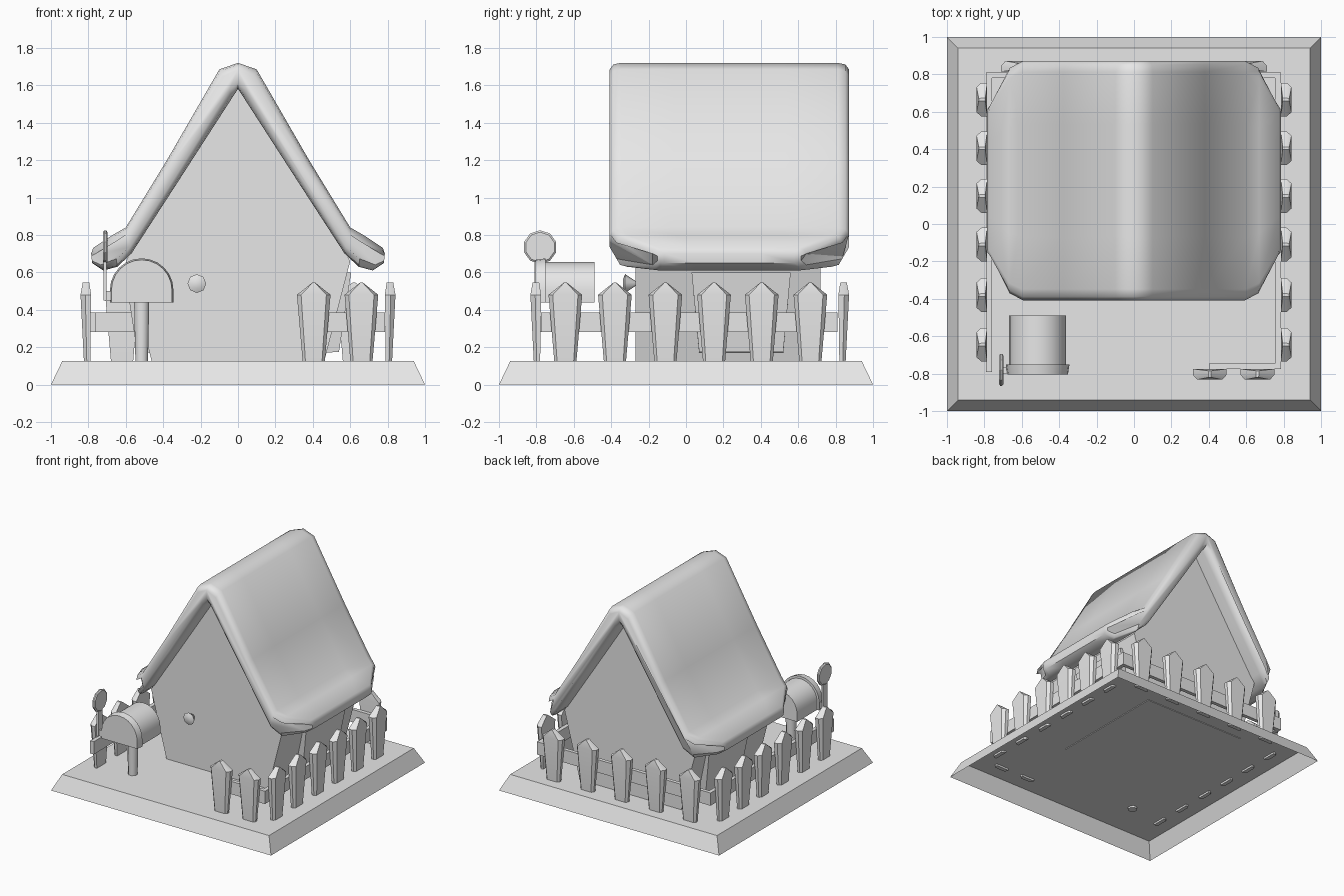
import bpy, bmesh, math
from mathutils import Vector, Matrix

if "Cube" in bpy.data.objects:
    bpy.data.objects.remove(bpy.data.objects["Cube"])

grey = bpy.data.materials.new("plain grey")
grey.diffuse_color = (0.8, 0.8, 0.8, 1)
grey.use_nodes = True
grey.node_tree.nodes["Principled BSDF"].inputs["Base Color"].default_value = grey.diffuse_color


def loft(name, rings, smooth=None, start=True, end=True, matrix=None):
    """Skin a list of equal closed rings into one object."""
    bm = bmesh.new()
    vs = [[bm.verts.new(p) for p in r] for r in rings]
    n = len(vs[0])
    for a, b in zip(vs, vs[1:]):
        for i in range(n):
            j = (i + 1) % n
            bm.faces.new((a[i], a[j], b[j], b[i]))
    if start:
        bm.faces.new(vs[0][::-1])
    if end:
        bm.faces.new(vs[-1])
    bmesh.ops.recalc_face_normals(bm, faces=bm.faces)
    if not start and sum(f.normal.z for f in bm.faces) < 0:
        bmesh.ops.reverse_faces(bm, faces=bm.faces)
    if matrix:
        bm.transform(matrix)
    me = bpy.data.meshes.new(name)
    bm.to_mesh(me)
    bm.free()
    me.materials.append(grey)
    ob = bpy.data.objects.new(name, me)
    bpy.context.collection.objects.link(ob)
    if smooth:
        bpy.ops.object.select_all(action='DESELECT')
        ob.select_set(True)
        bpy.context.view_layer.objects.active = ob
        bpy.ops.object.shade_smooth_by_angle(angle=math.radians(smooth))
    return ob


def rect(x0, x1, y0, y1, z):
    return [(x0, y0, z), (x1, y0, z), (x1, y1, z), (x0, y1, z)]


def box(name, x0, x1, y0, y1, z0, z1):
    return loft(name, [rect(x0, x1, y0, y1, z0), rect(x0, x1, y0, y1, z1)])


# ground slab, open underneath
loft("ground_slab", [rect(-1, 1, -1, 1, 0), rect(-.94, .94, -.94, .94, .125)], start=False)

# house walls, leaning outwards up to the eaves
half = [(.46, .12), (.6, .66), (.35, 1.12)]
wall = half + [(0, 1.6)] + [(-x, z) for x, z in reversed(half)]
loft("house_walls", [[(x, y, z) for x, z in wall] for y in (-.27, .72)])

# side panels below the eaves
for s in (1, -1):
    loft("side_panel", [
        [(s * .46, .07, .17), (s * .54, .07, .175), (s * .54, .52, .175), (s * .46, .52, .17)],
        [(s * .56, .03, .6), (s * .605, .03, .6), (s * .605, .56, .6), (s * .56, .56, .6)]])

# thick soft roof: outer and inner profile points in pairs, peak to eave
outer = [(0, 1.72), (.1, 1.685), (.38, 1.2), (.6, .84), (.67, .8), (.775, .73), (.785, .70)]
inner = [(0, 1.58), (.03, 1.535), (.33, 1.07), (.57, .70), (.645, .63), (.72, .61), (.78, .65)]


def full(side):
    return [(-x, z) for x, z in reversed(side[1:])] + side


def roof_ring(offset, inset):
    out, inn = [], []
    for (a, b), (c, d) in zip(full(outer), full(inner)):
        o, i = Vector((a, b)), Vector((c, d))
        t = max(0, (abs(a) - .6) / .185)
        y = .232 + offset * (1 - .4 * t * t)
        p, q = o.lerp(i, inset), i.lerp(o, inset)
        out.append((p.x, y, p.y))
        inn.append((q.x, y, q.y))
    return out + inn[::-1]


loft("roof", [roof_ring(o, i) for o, i in (
    (-.64, .25), (-.62, .06), (-.58, 0), (-.3, 0), (0, 0),
    (.3, 0), (.58, 0), (.62, .06), (.64, .25))], smooth=50)

# door knob
def circle(r, n, y, cx, cz):
    return [(cx + r * math.cos(2 * math.pi * k / n), y, cz + r * math.sin(2 * math.pi * k / n))
            for k in range(n)]


loft("door_knob", [circle(r, 8, y, -.22, .54) for r, y in
                   ((.025, -.337), (.05, -.325), (.01, -.265))], smooth=40)


# fence pickets: lens-like section, flaring upwards to a point
def picket(x, y, angle):
    rings = []
    for z, w, a, b in ((.11, .058, 0, .033), (.48, .09, -.005, .052), (.545, .008, .005, .04)):
        m = a + (b - a) * .55
        rings.append([(-w, a, z), (w, a, z), (w, m, z), (w * .75, b, z), (-w * .75, b, z), (-w, m, z)])
    loft("fence_picket", rings, smooth=35,
         matrix=Matrix.Translation((x, y, 0)) @ Matrix.Rotation(angle, 4, 'Z'))


for y in (-.645, -.38, -.11, .15, .405, .665):
    picket(.79, y, -math.pi / 2)
    picket(-.79, y, math.pi / 2)
for k in range(-2, 3):
    picket(k * .31, .82, 0)
for x in (.405, .66):
    picket(x, -.78, math.pi)

# fence rails
box("right_rail", .755, .787, -.77, .81, .28, .385)
box("left_rail", -.79, -.758, -.79, .81, .28, .385)
box("back_rail", -.787, .787, .78, .81, .28, .385)
box("front_rail", .4, .787, -.775, -.745, .28, .385)


# mailbox: arched box with a wider front lid
def arch(y, r, top, z0=.44, cx=-.515, n=12):
    zc = top - r
    pts = [(cx + r * math.cos(math.pi * k / n), y, zc + r * math.sin(math.pi * k / n))
           for k in range(n + 1)]
    return [(cx + r, y, z0)] + pts + [(cx - r, y, z0)]


loft("mailbox_body", [arch(y, .152, .655) for y in (-.76, -.49)], smooth=35)
loft("mailbox_lid", [arch(-.805, .162, .667), arch(-.75, .17, .675)], smooth=35)


def flat_ring(r, z, cx, cy, n=8):
    return [(cx + r * math.cos(2 * math.pi * (k + .5) / n),
             cy + r * math.sin(2 * math.pi * (k + .5) / n), z) for k in range(n)]


loft("mailbox_post", [flat_ring(.036, .11, -.515, -.63), flat_ring(.044, .45, -.515, -.63)], smooth=50)

# mailbox flag: round paddle on a flat stick
box("flag_stick", -.718, -.702, -.81, -.755, .45, .70)
disc = [(math.cos(2 * math.pi * (k + .5) / 10), math.sin(2 * math.pi * (k + .5) / 10)) for k in range(10)]
loft("flag_paddle", [[(x, -.78 + r * c, .735 + r * s) for c, s in disc]
                     for x, r in ((-.722, .08), (-.715, .09), (-.705, .09), (-.698, .08))])
box("flag_arm", -.718, -.65, -.80, -.765, .45, .50)
